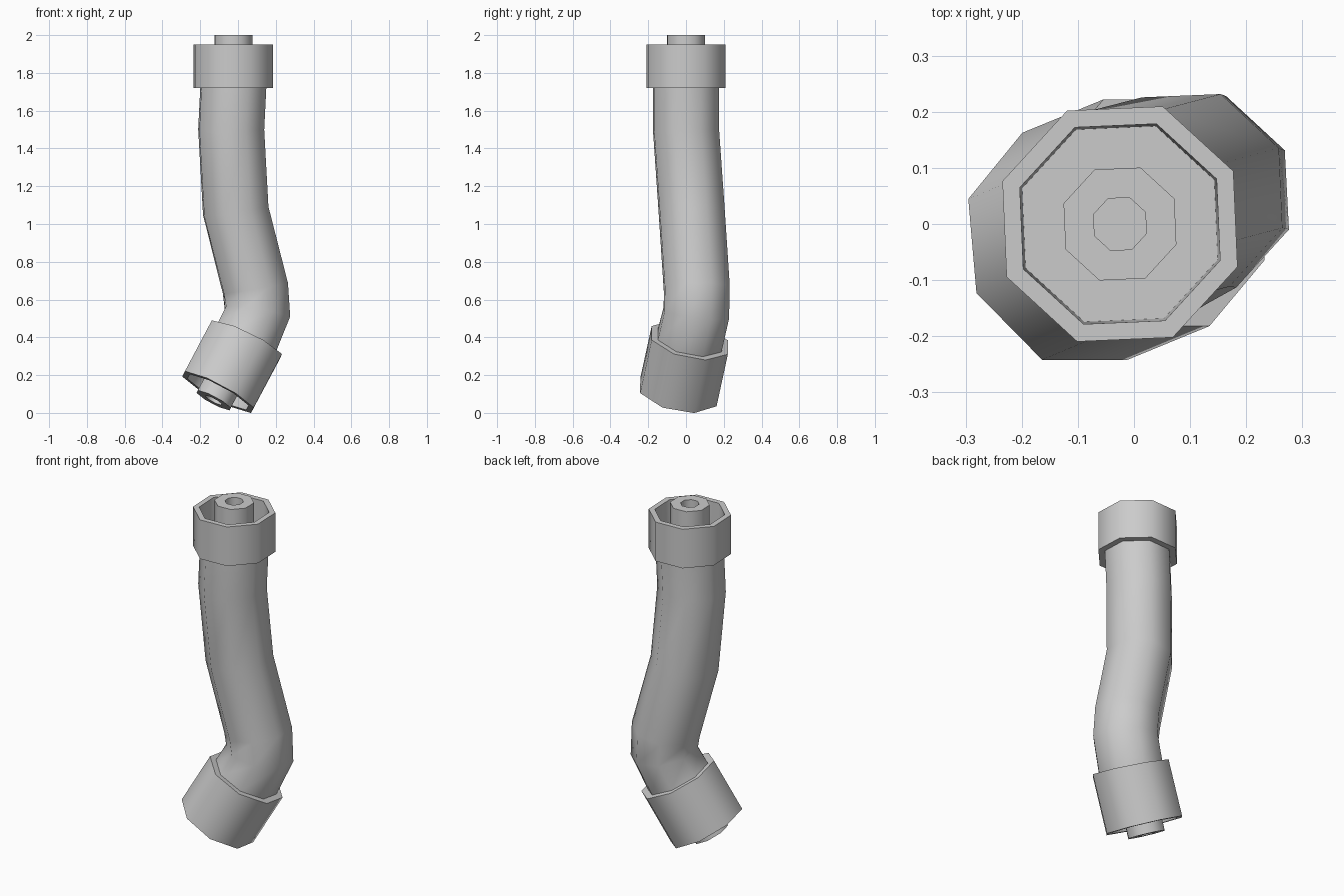
import bpy, bmesh, math
from mathutils import Vector

if "Cube" in bpy.data.objects:
    bpy.data.objects.remove(bpy.data.objects["Cube"])

SIDES = 8
TURN = math.radians(25)

# centre line, from the lower collar mouth to the upper collar mouth
path = [Vector(p) for p in (
    (-0.106, -0.04, 0.11), (0.04, 0.02, 0.385), (0.103, 0.055, 0.53),
    (0.092, 0.057, 0.66), (-0.012, 0.03, 1.07), (-0.036, 0.0, 1.5),
    (-0.025, 0.0, 1.72), (-0.025, 0.0, 1.95))]


def tangent(i):
    dirs = []
    if i > 0:
        dirs.append((path[i] - path[i - 1]).normalized())
    if i < len(path) - 1:
        dirs.append((path[i + 1] - path[i]).normalized())
    return sum(dirs, Vector()).normalized()


tangents = [tangent(i) for i in range(len(path))]
tangents[-2] = Vector((0, 0, 1))


def loft(name, rings, loop=False):
    """Join octagon rings (centre, normal, radius); loop closes to the first ring."""
    bm = bmesh.new()
    loops = []
    for centre, normal, radius in rings:
        rot = Vector((0, 0, 1)).rotation_difference(normal)
        ring = []
        for k in range(SIDES):
            a = TURN + math.tau * k / SIDES
            ring.append(bm.verts.new(
                centre + rot @ Vector((radius * math.cos(a), radius * math.sin(a), 0))))
        loops.append(ring)
    pairs = list(zip(loops, loops[1:]))
    if loop:
        pairs.append((loops[-1], loops[0]))
    else:
        bm.faces.new(loops[0])
        bm.faces.new(loops[-1])
    for a, b in pairs:
        for k in range(SIDES):
            n = (k + 1) % SIDES
            bm.faces.new((a[k], a[n], b[n], b[k]))
    bmesh.ops.recalc_face_normals(bm, faces=bm.faces)
    mesh = bpy.data.meshes.new(name)
    bm.to_mesh(mesh)
    bm.free()
    obj = bpy.data.objects.new(name, mesh)
    bpy.context.collection.objects.link(obj)
    bpy.ops.object.select_all(action='DESELECT')
    obj.select_set(True)
    bpy.context.view_layer.objects.active = obj
    bpy.ops.object.shade_smooth_by_angle(angle=math.radians(50))
    return obj


# bent pipe, ending just inside each collar
body = [(path[i], tangents[i], 0.186) for i in range(1, len(path) - 1)]
low_floor = path[1].lerp(path[0], 0.12)
top_floor = path[-2].lerp(path[-1], 0.12)
loft("bent_pipe", [(low_floor, tangents[0], 0.186)] + body
     + [(top_floor, tangents[-1], 0.186)])

# open collar and hollow spigot at each end
for end, inner, floor, label, sign in ((0, 1, low_floor, "lower", -1),
                                       (-1, -2, top_floor, "upper", 1)):
    n = tangents[end]
    loft(label + "_collar", [
        (path[inner], tangents[inner], 0.185),
        (path[inner], tangents[inner], 0.223),
        (path[end], n, 0.223),
        (path[end], n, 0.19)], loop=True)
    tip = path[end] + n * (0.05 * sign)
    loft(label + "_spigot", [
        (floor, n, 0.107), (tip, n, 0.107),
        (tip, n, 0.05), (floor, n, 0.05)], loop=True)
